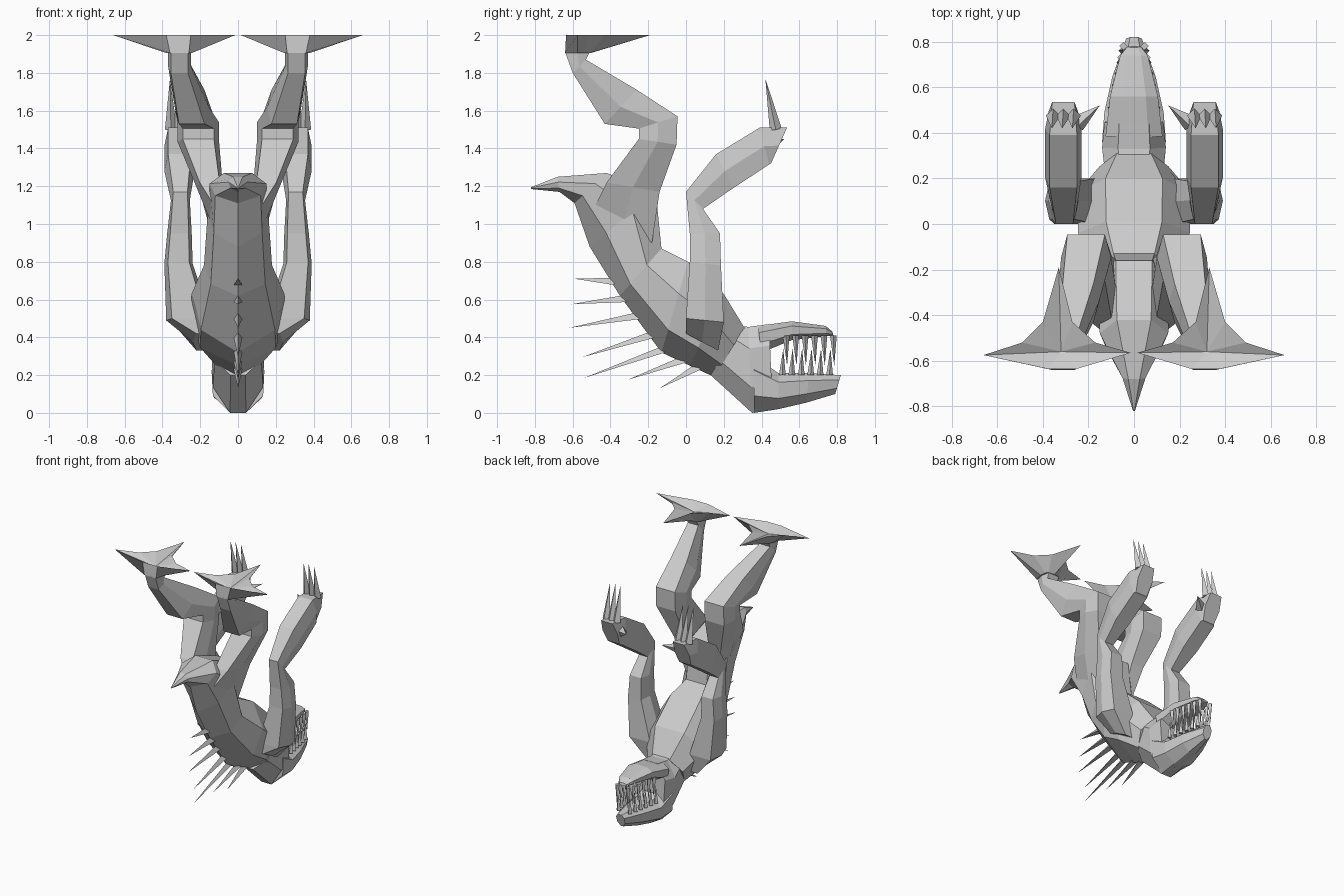
import bpy, bmesh
from mathutils import Vector

BODY_RING = [(0, 0), (.25, .8), (.65, 1), (1, .5), (1, -.5), (.65, -1), (.25, -.8)]
HEAD_RING = [(0, .3), (.3, .95), (.75, 1), (1, .5), (1, -.5), (.75, -1), (.3, -.95), (0, -.3)]
LIMB_RING = [(0, .75), (.5, 1), (1, .75), (1, -.75), (.5, -1), (0, -.75)]


def finish(name, bm, mirror=False):
    bmesh.ops.remove_doubles(bm, verts=bm.verts, dist=1e-5)
    bmesh.ops.recalc_face_normals(bm, faces=bm.faces)
    me = bpy.data.meshes.new(name)
    bm.to_mesh(me)
    bm.free()
    ob = bpy.data.objects.new(name, me)
    bpy.context.collection.objects.link(ob)
    if mirror:
        ob.modifiers.new("Mirror", 'MIRROR')
    return ob


def loft(name, sections, ring, mirror=False):
    """Sections: back y, back z, front y, front z, half width, centre x."""
    bm = bmesh.new()
    rows = []
    for y0, z0, y1, z1, w, cx in sections:
        rows.append([bm.verts.new((cx + k * w, y0 + (y1 - y0) * t, z0 + (z1 - z0) * t))
                     for t, k in ring])
    n = len(ring)
    for a, b in zip(rows, rows[1:]):
        for i in range(n):
            j = (i + 1) % n
            bm.faces.new((a[i], a[j], b[j], b[i]))
    bm.faces.new(rows[0])
    bm.faces.new(rows[-1])
    return finish(name, bm, mirror)


def add_spike(bm, base, tip, r, sides=4):
    base, tip = Vector(base), Vector(tip)
    d = (tip - base).normalized()
    u = d.cross(Vector((1, 0, 0)))
    if u.length < .5:
        u = d.cross(Vector((0, 0, 1)))
    u.normalize()
    v = d.cross(u)
    offs = [u, v, -u, -v] if sides == 4 else [u, -.5 * u + .87 * v, -.5 * u - .87 * v]
    ring = [bm.verts.new(base + o * r) for o in offs]
    top = bm.verts.new(tip)
    for i in range(sides):
        bm.faces.new((ring[i], ring[(i + 1) % sides], top))
    bm.faces.new(ring)


# Torso, from tail tip down to the neck
loft("torso", [
    (-.82, 1.185, -.82, 1.195, .004, 0),
    (-.67, 1.17, -.68, 1.25, .05, 0),
    (-.59, 1.11, -.42, 1.27, .15, 0),
    (-.51, .88, -.16, 1.17, .16, 0),
    (-.35, .62, -.13, .87, .18, 0),
    (-.13, .32, .01, .80, .245, 0),
    (.02, .25, .20, .63, .25, 0),
    (.15, .19, .31, .45, .15, 0)], BODY_RING)

# Upturned skull, with the jaw hanging above it
loft("head_back", [
    (.13, .20, .29, .46, .13, 0),
    (.35, .0, .33, .455, .14, 0),
    (.46, .015, .44, .47, .13, 0)], HEAD_RING)
loft("skull", [
    (.36, .0, .36, .30, .14, 0),
    (.49, .02, .49, .21, .13, 0),
    (.64, .055, .65, .21, .095, 0),
    (.79, .10, .82, .20, .035, 0)], HEAD_RING)
loft("jaw", [
    (.40, .32, .38, .46, .125, 0),
    (.56, .385, .56, .485, .105, 0),
    (.74, .405, .74, .46, .06, 0),
    (.78, .41, .775, .43, .03, 0)], HEAD_RING[::-1])

# Two rows of interlocking teeth
bm = bmesh.new()
for i in range(6):
    y = .51 + .05 * i
    x = .105 - .2 * (y - .48)
    for s in (-1, 1):
        add_spike(bm, (s * x, y, .20), (s * x, y + .005, .34), .018)
        add_spike(bm, (s * x * .95, y + .02, .41), (s * x * .95, y + .025, .25), .018)
finish("teeth", bm)

# Back spines
bm = bmesh.new()
for by, bz, ty, tz in [(-.38, .69, -.59, .71), (-.31, .60, -.61, .575),
                       (-.24, .51, -.62, .45), (-.17, .41, -.55, .295),
                       (-.09, .34, -.54, .185), (.0, .28, -.31, .175),
                       (.07, .24, -.14, .13)]:
    add_spike(bm, (0, by, bz), (0, ty, tz), .026, 3)
finish("back_spines", bm)

# Arms
loft("arms", [
    (.0, .42, .17, .33, .08, .16),
    (.0, .50, .20, .48, .12, .26),
    (.02, .80, .185, .78, .075, .315),
    (.02, .95, .18, .95, .065, .31),
    (.0, 1.17, .09, 1.08, .05, .305),
    (.16, 1.37, .25, 1.19, .08, .31),
    (.39, 1.51, .44, 1.315, .08, .31),
    (.535, 1.51, .45, 1.32, .065, .31)], LIMB_RING, True)

# Finger and thumb claws
bm = bmesh.new()
for x in (.265, .31, .355):
    add_spike(bm, (x, .475, 1.50), (x + .005, .42, 1.77), .032)
add_spike(bm, (.25, .44, 1.42), (.15, .52, 1.45), .04)
finish("claws", bm, True)

# Legs
loft("legs", [
    (-.48, 1.10, -.18, .90, .05, .09),
    (-.42, 1.22, -.14, 1.17, .07, .15),
    (-.25, 1.45, -.05, 1.42, .11, .21),
    (-.25, 1.505, -.045, 1.57, .11, .21),
    (-.43, 1.53, -.26, 1.71, .09, .245),
    (-.60, 1.80, -.53, 1.87, .06, .31),
    (-.64, 1.91, -.51, 1.91, .06, .31)], LIMB_RING, True)

# Webbed feet, three toes with a hollow sole
bm = bmesh.new()
rim = [(.66, -.575), (.49, -.52), (.40, -.43), (.33, -.19), (.27, -.43), (.17, -.52),
       (.015, -.565), (.25, -.635), (.38, -.635)]
ankle = [(.38, -.575), (.375, -.53), (.36, -.51), (.31, -.505), (.27, -.51), (.25, -.53),
         (.245, -.575), (.26, -.64), (.36, -.64)]
top = [bm.verts.new((x, y, 2)) for x, y in rim]
low = [bm.verts.new((x, y, 1.905)) for x, y in ankle]
mid = bm.verts.new((.32, -.56, 1.95))
for i in range(9):
    j = (i + 1) % 9
    bm.faces.new((low[i], low[j], top[j], top[i]))
    bm.faces.new((top[i], top[j], mid))
bm.faces.new(low)
finish("feet", bm, True)
